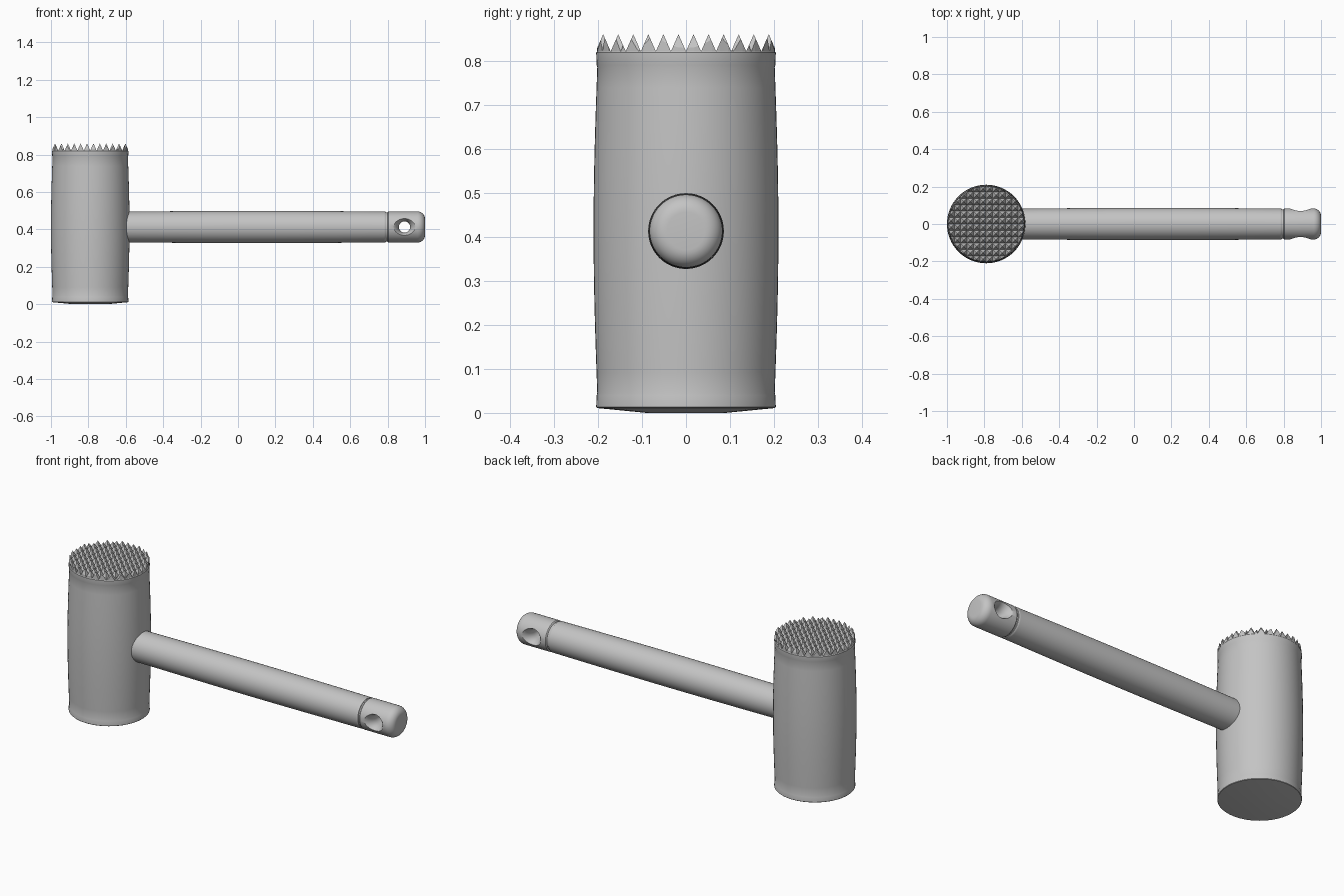
import bpy, bmesh, math
from mathutils import Matrix

if "Cube" in bpy.data.objects:
    bpy.data.objects.remove(bpy.data.objects["Cube"])

HEAD_X, AXIS_Z, HOLE_X = -0.79, 0.413, 0.89

metal = bpy.data.materials.new("grey_metal")
metal.use_nodes = True
GREY = (0.55, 0.55, 0.55, 1)
metal.diffuse_color = GREY
metal.node_tree.nodes["Principled BSDF"].inputs["Base Color"].default_value = GREY


def finish(name, bm, matrix):
    bmesh.ops.transform(bm, matrix=matrix, verts=bm.verts)
    bmesh.ops.recalc_face_normals(bm, faces=bm.faces)
    mesh = bpy.data.meshes.new(name)
    bm.to_mesh(mesh)
    bm.free()
    obj = bpy.data.objects.new(name, mesh)
    bpy.context.collection.objects.link(obj)
    mesh.materials.append(metal)
    return obj


def lathe(name, profile, matrix, sides=64):
    """Spin (radius, height) points around z; the ends are capped."""
    bm = bmesh.new()
    rings = []
    for r, h in profile:
        rings.append([bm.verts.new((r * math.cos(i * math.tau / sides),
                                    r * math.sin(i * math.tau / sides), h))
                      for i in range(sides)])
    for low, high in zip(rings, rings[1:]):
        for i in range(sides):
            j = (i + 1) % sides
            bm.faces.new((low[i], low[j], high[j], high[i]))
    bm.faces.new(rings[0][::-1])
    bm.faces.new(rings[-1])
    return finish(name, bm, matrix)


def boolean(obj, tool, operation):
    mod = obj.modifiers.new("cut", 'BOOLEAN')
    mod.operation, mod.object, mod.solver = operation, tool, 'EXACT'
    tool.hide_render = True
    bpy.context.view_layer.objects.active = obj
    bpy.ops.object.modifier_apply(modifier=mod.name)
    bpy.data.objects.remove(tool)


def smooth(obj, angle):
    bpy.ops.object.select_all(action='DESELECT')
    obj.select_set(True)
    bpy.context.view_layer.objects.active = obj
    bpy.ops.object.shade_smooth_by_angle(angle=math.radians(angle))


# Barrel-shaped head with a thin band at each end and a shallow domed base
barrel = [(0.2015 + 0.0085 * math.cos(math.pi * t / 16), 0.415 + 0.37 * t / 8)
          for t in range(-8, 9)]
head_profile = ([(0.09, 0.0), (0.202, 0.011), (0.204, 0.013), (0.203, 0.04)]
                + barrel + [(0.203, 0.79), (0.204, 0.818), (0.202, 0.821)])
at_head = Matrix.Translation((HEAD_X, 0, 0))
smooth(lathe("head", head_profile, at_head), 25)

# Spiked striking face: a grid of pyramids trimmed to a disc
PITCH, COUNT, BASE, TIP = 0.0342, 14, 0.821, 0.86
bm = bmesh.new()
half = PITCH * COUNT / 2
grid = [[bm.verts.new((i * PITCH - half, j * PITCH - half, BASE))
         for j in range(COUNT + 1)] for i in range(COUNT + 1)]
for i in range(COUNT):
    for j in range(COUNT):
        tip = bm.verts.new(((i + 0.5) * PITCH - half, (j + 0.5) * PITCH - half, TIP))
        ring = [grid[i][j], grid[i + 1][j], grid[i + 1][j + 1], grid[i][j + 1]]
        for k in range(4):
            bm.faces.new((ring[k], ring[(k + 1) % 4], tip))
border = [e for e in bm.edges if e.is_boundary]
skirt = bmesh.ops.extrude_edge_only(bm, edges=border)["geom"]
bmesh.ops.translate(bm, vec=(0, 0, -0.02),
                    verts=[g for g in skirt if isinstance(g, bmesh.types.BMVert)])
bmesh.ops.holes_fill(bm, edges=[e for e in bm.edges if e.is_boundary], sides=0)
spikes = finish("head_spikes", bm, at_head)
trim = lathe("spike_trim", [(0.202, 0.81), (0.202, 0.9)], at_head)
boolean(spikes, trim, 'INTERSECT')

# Handle with a gentle swell, a ring groove and a rounded end
grip = [(0.0825 + 0.0035 * math.cos(math.pi * t / 12), 0.1 + 0.68 * t / 6)
        for t in range(-6, 7)]
rounded = [(0.043 + 0.04 * math.cos(a * math.pi / 16), 0.96 + 0.04 * math.sin(a * math.pi / 16))
           for a in range(9)]
handle_profile = ([(0.0825, -0.72)] + grip
                  + [(0.0825, 0.787), (0.080, 0.791), (0.077, 0.792), (0.077, 0.800),
                     (0.080, 0.801), (0.083, 0.805)] + rounded)
along_x = Matrix.Translation((0, 0, AXIS_Z)) @ Matrix.Rotation(math.pi / 2, 4, 'Y')
handle = lathe("handle", handle_profile, along_x)

# Flared hanging hole through the handle end
flare = [(0.03 + 0.05 * (1 - math.cos(a * math.pi / 20)), 0.02 + 0.07 * math.sin(a * math.pi / 20))
         for a in range(9)]
hole_profile = [(r, -h) for r, h in reversed(flare)] + flare
across_y = Matrix.Translation((HOLE_X, 0, AXIS_Z)) @ Matrix.Rotation(math.pi / 2, 4, 'X')
boolean(handle, lathe("hole_cutter", hole_profile, across_y, 48), 'DIFFERENCE')
smooth(handle, 35)
